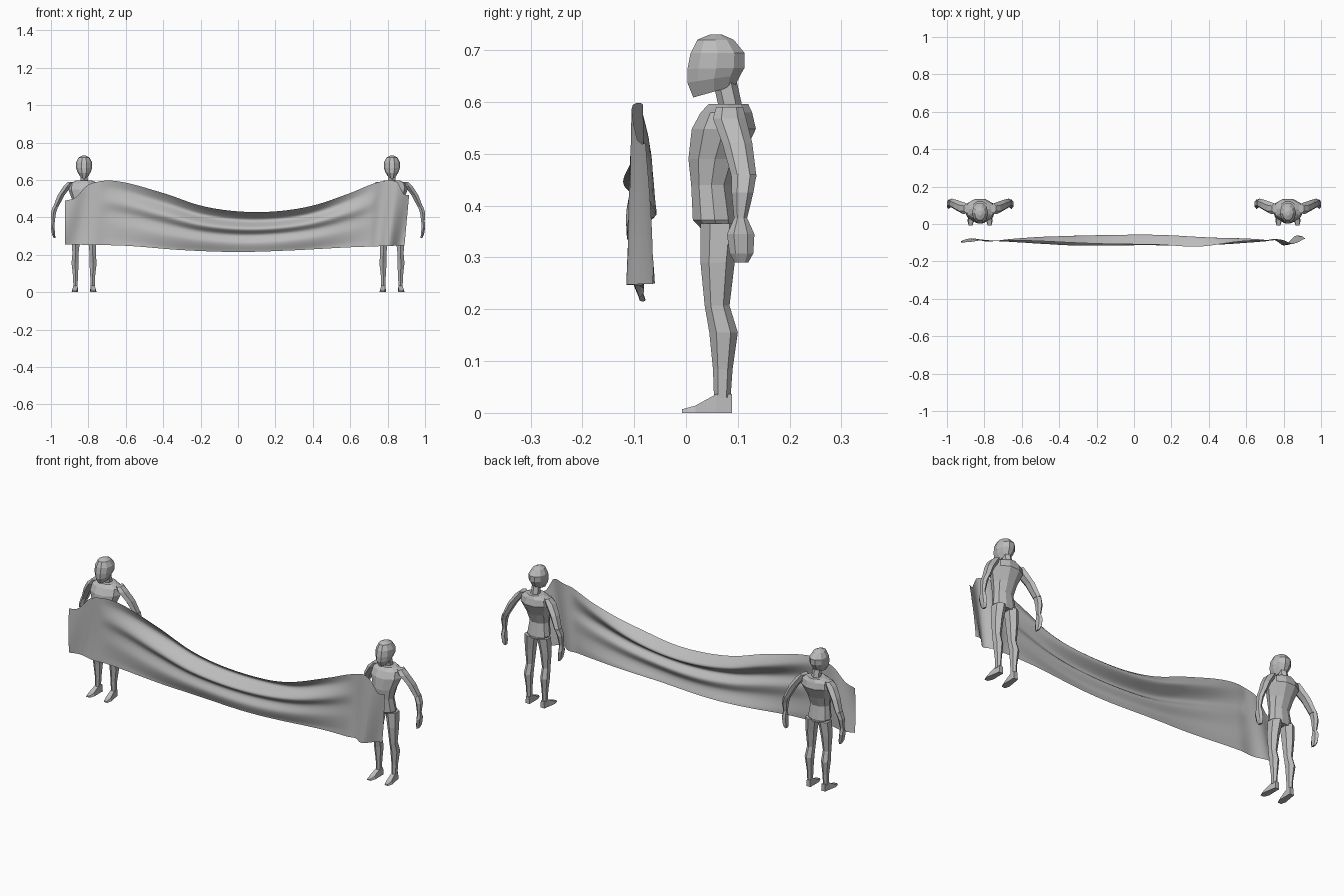
import bpy, bmesh, math

cube = bpy.data.objects.get("Cube")
if cube:
    bpy.data.objects.remove(cube, do_unlink=True)


def make_material(name, value):
    mat = bpy.data.materials.new(name)
    mat.use_nodes = True
    colour = (value, value, value, 1)
    mat.diffuse_color = colour
    mat.node_tree.nodes["Principled BSDF"].inputs["Base Color"].default_value = colour
    return mat


GREY = make_material("plain grey", 0.5)


def finish(name, bm, recalc=True):
    if recalc:
        bmesh.ops.recalc_face_normals(bm, faces=bm.faces)
    mesh = bpy.data.meshes.new(name)
    bm.to_mesh(mesh)
    bm.free()
    mesh.materials.append(GREY)
    obj = bpy.data.objects.new(name, mesh)
    bpy.context.collection.objects.link(obj)
    return obj


def loft(name, rings, sides, x0, flip=1, tilts=None):
    """Skin a stack of ellipses given as (x, front y, back y, z, half width)."""
    bm = bmesh.new()
    loops = []
    for i, (x, front, back, z, half) in enumerate(rings):
        tilt = tilts[i] if tilts else 0
        loop = []
        for k in range(sides):
            a = 2 * math.pi * (k + 0.5 * (sides == 6)) / sides
            dy = (back - front) / 2 * math.sin(a)
            loop.append(bm.verts.new((x0 + flip * (x + half * math.cos(a)),
                                      (front + back) / 2 + dy, z + tilt * dy)))
        loops.append(loop)
    for a, b in zip(loops, loops[1:]):
        for k in range(sides):
            n = (k + 1) % sides
            bm.faces.new((a[k], a[n], b[n], b[k]))
    bm.faces.new(loops[0])
    bm.faces.new(loops[-1])
    return finish(name, bm)


# Body sections, listed from the bottom of each part to the top
HEAD = [(0, .012, .097, .620, .022), (0, .000, .108, .645, .037),
        (0, .000, .116, .665, .043), (0, .006, .116, .694, .043),
        (0, .020, .094, .720, .029), (0, .045, .070, .730, .010)]
HEAD_TILT = [.28, .15, .02, 0, 0, 0]
NECK = [(0, .064, .110, .585, .024), (0, .052, .098, .640, .021)]
TORSO = [(0, .028, .095, .355, .050), (0, .011, .100, .372, .062),
         (0, .008, .090, .440, .052), (0, .002, .110, .490, .062),
         (0, .008, .138, .548, .084), (0, .026, .130, .580, .080),
         (0, .042, .122, .596, .045)]
LEG = [(.046, .054, .086, .030, .013), (.046, .052, .090, .085, .015),
       (.048, .045, .100, .155, .022), (.046, .036, .084, .207, .019),
       (.044, .028, .094, .290, .027), (.036, .028, .103, .365, .033)]
UPPER_ARM = [(.152, .088, .136, .455, .016), (.122, .070, .128, .520, .021),
             (.088, .052, .116, .568, .024), (.072, .058, .110, .590, .015)]
FOREARM = [(.166, .093, .117, .372, .010), (.164, .088, .130, .425, .016),
           (.152, .088, .136, .460, .016)]
HAND = [(.158, .094, .120, .290, .005), (.163, .084, .130, .308, .010),
        (.168, .079, .132, .345, .011), (.167, .093, .118, .376, .010)]


def foot(name, x0, flip):
    """Wedge shoe, low at the toe and high at the ankle."""
    bm = bmesh.new()
    rows = []
    for y, half, top in ((-.008, .010, .007), (.018, .018, .014),
                         (.058, .014, .036), (.089, .012, .036)):
        x = x0 + flip * (.046 + (.06 - y) * .08)
        rows.append([bm.verts.new(p) for p in (
            (x - half, y, 0), (x + half, y, 0),
            (x + half * .75, y, top), (x - half * .75, y, top))])
    for a, b in zip(rows, rows[1:]):
        for k in range(4):
            n = (k + 1) % 4
            bm.faces.new((a[k], a[n], b[n], b[k]))
    bm.faces.new(rows[0])
    bm.faces.new(rows[-1])
    finish(name, bm)


def figure(tag, x0):
    loft(f"{tag}_head", HEAD, 10, x0, tilts=HEAD_TILT)
    loft(f"{tag}_neck", NECK, 6, x0)
    loft(f"{tag}_torso", TORSO, 10, x0)
    for side, flip in (("left", 1), ("right", -1)):
        for part, rings in (("leg", LEG), ("upper_arm", UPPER_ARM),
                            ("forearm", FOREARM), ("hand", HAND)):
            loft(f"{tag}_{side}_{part}", rings, 6, x0, flip)
        foot(f"{tag}_{side}_foot", x0, flip)


figure("left_person", .823)
figure("right_person", -.823)


# Hanging cloth: outline curves with rolling folds between them
def curve(points, x):
    """Smooth interpolation through a few (x, value) points."""
    x = min(max(x, points[0][0]), points[-1][0])
    i = max(k for k in range(len(points) - 1) if points[k][0] <= x)
    (xa, a), (xb, b) = points[i], points[i + 1]
    (xp, p), (xn, n) = points[max(i - 1, 0)], points[min(i + 2, len(points) - 1)]
    t, h = (x - xa) / (xb - xa), xb - xa
    ma, mb = (b - p) / (xb - xp) * h, (n - a) / (xn - xa) * h
    return ((2 * t**3 - 3 * t**2 + 1) * a + (t**3 - 2 * t**2 + t) * ma
            + (3 * t**2 - 2 * t**3) * b + (t**3 - t**2) * mb)


TOP = [(-.925, .49), (-.87, .505), (-.80, .575), (-.66, .595), (-.4, .53), (-.2, .463),
       (0, .432), (.2, .432), (.4, .463), (.6, .53), (.75, .588), (.85, .59),
       (.885, .525), (.915, .52)]
BOTTOM = [(-.925, .255), (-.6, .248), (-.3, .225), (0, .215), (.3, .224),
          (.6, .24), (.915, .25)]
FOLD = [(0, -.018), (.12, .018), (.22, .032), (.42, -.026), (.58, .004),
        (.78, -.012), (1, .006)]

COLS, ROWS = 120, 32
bm = bmesh.new()
grid = []
for i in range(COLS + 1):
    x = -.925 + 1.84 * i / COLS
    top, bottom = curve(TOP, x), curve(BOTTOM, x)
    middle = max(0, 1 - (abs(x) / .74) ** 2) ** .8
    end = min(1, max(0, (abs(x) - .70) / .15))
    overhang = .022 * math.exp(-((x - .35) / .17) ** 2)
    column = []
    for j in range(ROWS + 1):
        v = j / ROWS
        y = -.09 + middle * curve(FOLD, v + .2 * x * x) - overhang * max(0, 1 - 4 * v)
        if x > 0:
            wave = .03 * math.sin(38 * (x - .875) + 1.2 * (v - .5))
        else:
            wave = .013 * math.sin(30 * x + 2.5 * v)
        y += end * wave * (.5 + .5 * v)
        y += .006 * math.sin(9 * x + 3 * v) * v * (1 - end)
        # The left end slants inwards towards the hem
        hem_shift = .025 * end * v if x > 0 else 0
        column.append(bm.verts.new((x - hem_shift, y, top + (bottom - top) * v)))
    grid.append(column)
for a, b in zip(grid, grid[1:]):
    for j in range(ROWS):
        bm.faces.new((a[j], a[j + 1], b[j + 1], b[j]))
cloth = finish("hanging_cloth", bm, recalc=False)
for poly in cloth.data.polygons:
    poly.use_smooth = True
